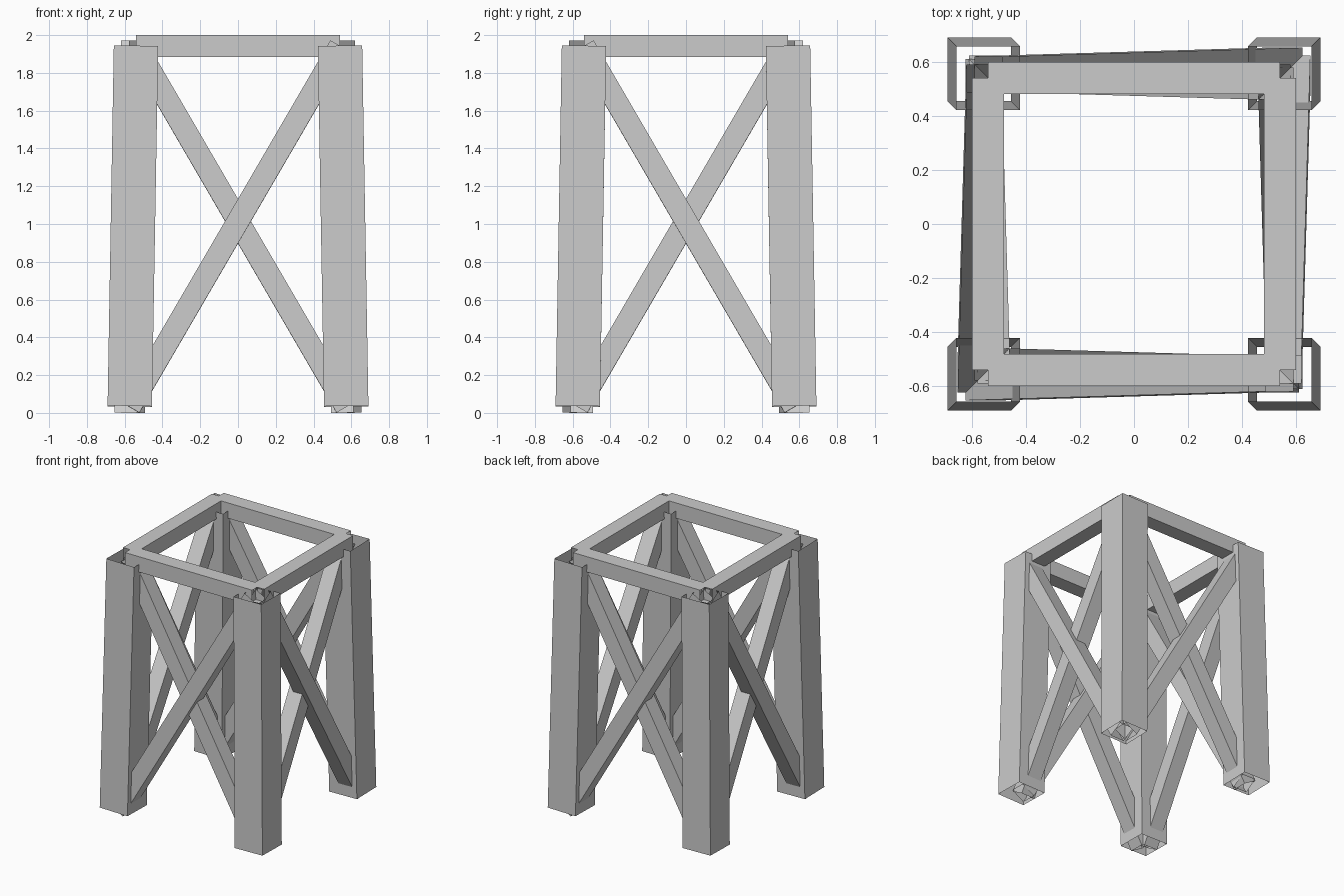
import bpy, bmesh
from mathutils import Vector

if "Cube" in bpy.data.objects:
    bpy.data.objects.remove(bpy.data.objects["Cube"])

Z0, Z1 = 0.035, 1.942     # heights of the leg axis ends
R0, R1 = 0.573, 0.54      # axis distance from centre at bottom and top
LEG, BAR = 0.235, 0.118   # section sizes
OFFSET = 0.021            # crossing braces sit slightly apart


def tube(name, a, b, size, normal):
    """Open-ended square tube from a to b, one side facing along normal."""
    a, b = Vector(a), Vector(b)
    d = (b - a).normalized()
    n = Vector(normal)
    n = (n - d * n.dot(d)).normalized()
    u = n.cross(d)
    h = size / 2
    bm = bmesh.new()
    rings = [[bm.verts.new(p + u * i * h + n * j * h)
              for i, j in ((-1, -1), (1, -1), (1, 1), (-1, 1))] for p in (a, b)]
    for k in range(4):
        m = (k + 1) % 4
        bm.faces.new((rings[0][k], rings[0][m], rings[1][m], rings[1][k]))
    bmesh.ops.recalc_face_normals(bm, faces=bm.faces)
    # outward check: the first side must point away from the axis
    bm.faces.ensure_lookup_table()
    f = bm.faces[0]
    f.normal_update()
    if f.normal.dot(f.calc_center_median() - (a + b) / 2) < 0:
        bmesh.ops.reverse_faces(bm, faces=bm.faces)
    me = bpy.data.meshes.new(name)
    bm.to_mesh(me)
    bm.free()
    ob = bpy.data.objects.new(name, me)
    bpy.context.collection.objects.link(ob)
    return ob


def foot(c):
    return Vector((c[0] * R0, c[1] * R0, Z0 - 0.005))


def head(c):
    return Vector((c[0] * R1, c[1] * R1, Z1))


corners = {"front_left": (-1, -1), "front_right": (1, -1),
           "back_right": (1, 1), "back_left": (-1, 1)}

# leaning legs
for name, c in corners.items():
    tube(name + "_leg", foot(c) + Vector((0, 0, 0.005)), head(c), LEG, (0, c[1], 0))

# each side: a top rail and two crossed braces
keys = list(corners)
for i, side in enumerate(("front", "right", "back", "left")):
    ka, kb = keys[i], keys[(i + 1) % 4]
    a, b = corners[ka], corners[kb]
    out = Vector(((a[0] + b[0]) / 2, (a[1] + b[1]) / 2, 0))
    tube(side + "_top_rail", head(a), head(b), BAR, out)
    # braces rising from the front-left and back-right feet lie outermost
    for k, lo, hi in ((ka, a, b), (kb, b, a)):
        sign = 1 if lo[0] == lo[1] else -1
        shift = out * OFFSET * sign
        tube(side + "_brace_from_" + k, foot(lo) + shift, head(hi) + shift, BAR,
             out + Vector((0, 0, (R0 - R1) / (Z1 - Z0))))
